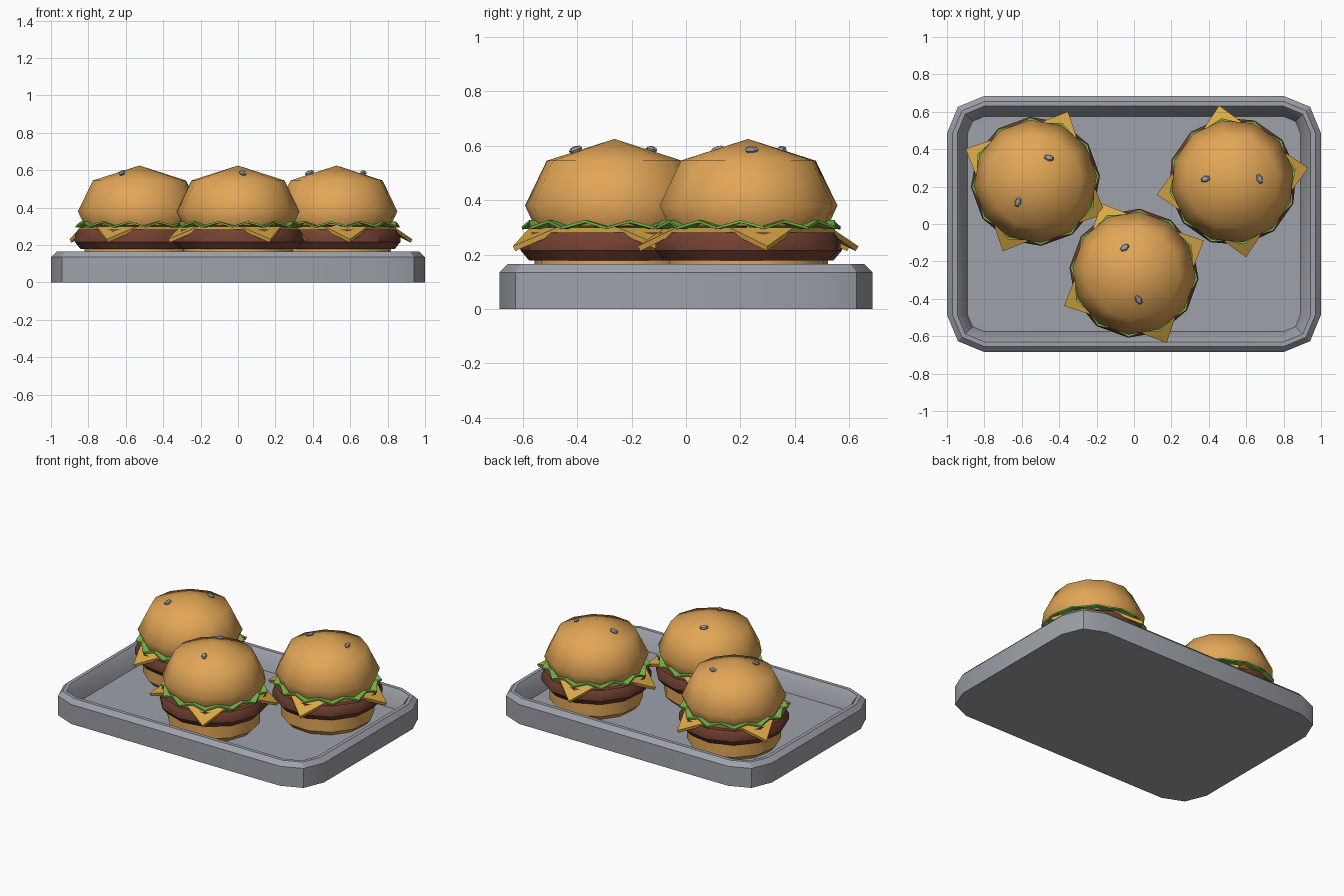
import bpy, bmesh, math
from mathutils import Matrix, Vector

if "Cube" in bpy.data.objects:
    bpy.data.objects.remove(bpy.data.objects["Cube"])


def material(name, rgb):
    m = bpy.data.materials.new(name)
    m.diffuse_color = (*rgb, 1)
    m.use_nodes = True
    m.node_tree.nodes["Principled BSDF"].inputs["Base Color"].default_value = m.diffuse_color
    return m


BUN = material("bun_tan", (0.76, 0.38, 0.095))
MEAT = material("patty_brown", (0.17, 0.053, 0.032))
CHEESE = material("cheese_yellow", (0.70, 0.39, 0.06))
LEAF = material("lettuce_green", (0.18, 0.46, 0.065))
METAL = material("tray_grey", (0.34, 0.36, 0.40))


def finish(bm, name, mat, matrix=Matrix(), smooth=None, thickness=0):
    bmesh.ops.recalc_face_normals(bm, faces=bm.faces)
    me = bpy.data.meshes.new(name)
    bm.to_mesh(me)
    bm.free()
    me.materials.append(mat)
    ob = bpy.data.objects.new(name, me)
    bpy.context.collection.objects.link(ob)
    ob.matrix_world = matrix
    if smooth is not None:
        bpy.ops.object.select_all(action='DESELECT')
        ob.select_set(True)
        bpy.context.view_layer.objects.active = ob
        bpy.ops.object.shade_smooth_by_angle(angle=math.radians(smooth))
    if thickness:
        sol = ob.modifiers.new("thickness", 'SOLIDIFY')
        sol.thickness = thickness
        sol.offset = 0
    return ob


def loft(rings):
    """Closed solid skinned through rings of points."""
    bm = bmesh.new()
    loops = [[bm.verts.new(p) for p in ring] for ring in rings]
    n = len(loops[0])
    for a, b in zip(loops, loops[1:]):
        for i in range(n):
            j = (i + 1) % n
            bm.faces.new((a[i], a[j], b[j], b[i]))
    bm.faces.new(loops[0][::-1])
    bm.faces.new(loops[-1])
    return bm


def circle(r, z, n=12):
    return [(r * math.cos(math.tau * i / n), r * math.sin(math.tau * i / n), z)
            for i in range(n)]


def rounded_rect(inset, z):
    r = 0.2 - inset
    pts = []
    for k, (sx, sy) in enumerate(((1, 1), (-1, 1), (-1, -1), (1, -1))):
        for s in range(3):
            a = math.radians(90 * k + 45 * s)
            pts.append((sx * 0.8 + r * math.cos(a), sy * 0.485 + r * math.sin(a), z))
    return pts


# Tray with chamfered rim and sunken floor
tray = [(0, 0), (0, 0.135), (0.03, 0.165), (0.055, 0.165), (0.08, 0.135), (0.11, 0.05)]
finish(loft([rounded_rect(i, z) for i, z in tray]), "tray", METAL, smooth=30)


def burger(label, x, y, turn):
    place = Matrix.Translation((x, y, 0)) @ Matrix.Rotation(math.radians(turn), 4, 'Z')

    # Lower bun and patty
    lower = [(0.26, 0.05), (0.295, 0.085), (0.295, 0.18)]
    finish(loft([circle(r, z) for r, z in lower]), "bottom_bun_" + label, BUN, place, 35)
    patty = [(0.315, 0.178), (0.346, 0.215), (0.346, 0.255), (0.33, 0.282)]
    finish(loft([circle(r, z) for r, z in patty]), "patty_" + label, MEAT, place, 30)

    # Cheese slice: flat octagon with four drooping corners
    bm = bmesh.new()
    octagon = []
    for k in range(4):
        rot = Matrix.Rotation(math.pi / 2 * k, 3, 'Z')
        a, tip, b = [bm.verts.new(rot @ Vector(p)) for p in
                     ((0.286, -0.119, 0.29), (0.407, 0, 0.222), (0.286, 0.119, 0.29))]
        bm.faces.new((a, tip, b))
        octagon += [a, b]
    bm.faces.new(octagon)
    finish(bm, "cheese_" + label, CHEESE, place, thickness=0.02)

    # Wavy lettuce leaf
    bm = bmesh.new()
    n = 24
    mid = bm.verts.new((0, 0, 0.31))
    rim = []
    for i in range(n):
        a = math.tau * i / n
        r, z = ((0.342, 0.298), (0.318, 0.322))[i % 2]
        rim.append(bm.verts.new((r * math.cos(a), r * math.sin(a), z)))
    for i in range(n):
        bm.faces.new((mid, rim[i], rim[(i + 1) % n]))
    finish(bm, "lettuce_" + label, LEAF, place, thickness=0.01)

    # Domed upper bun, pointed at the centre
    dome = [(0.295, 0.305), (0.33, 0.38), (0.25, 0.545)]
    bm = loft([circle(r, z) for r, z in dome])
    bm.faces.ensure_lookup_table()
    crown = bmesh.ops.poke(bm, faces=[bm.faces[-1]])
    crown["verts"][0].co.z = 0.625
    finish(bm, "top_bun_" + label, BUN, place, 50)

    # Two seeds resting on the crown
    for i, (angle, heading) in enumerate(((-5, -80), (165, 5))):
        a = math.radians(angle)
        bm = bmesh.new()
        bmesh.ops.create_uvsphere(bm, u_segments=6, v_segments=4, radius=1)
        bmesh.ops.scale(bm, vec=(0.029, 0.018, 0.013), verts=bm.verts)
        tilt = Matrix.Rotation(math.radians(18), 4, Vector((-math.sin(a), math.cos(a), 0)))
        spot = Matrix.Translation((0.145 * math.cos(a), 0.145 * math.sin(a), 0.586))
        spin = Matrix.Rotation(math.radians(heading), 4, 'Z')
        finish(bm, f"seed_{label}_{i + 1}", METAL, place @ spot @ tilt @ spin)


burger("left", -0.527, 0.228, 65)
burger("right", 0.527, 0.228, 10)
burger("front", 0, -0.263, 115)
